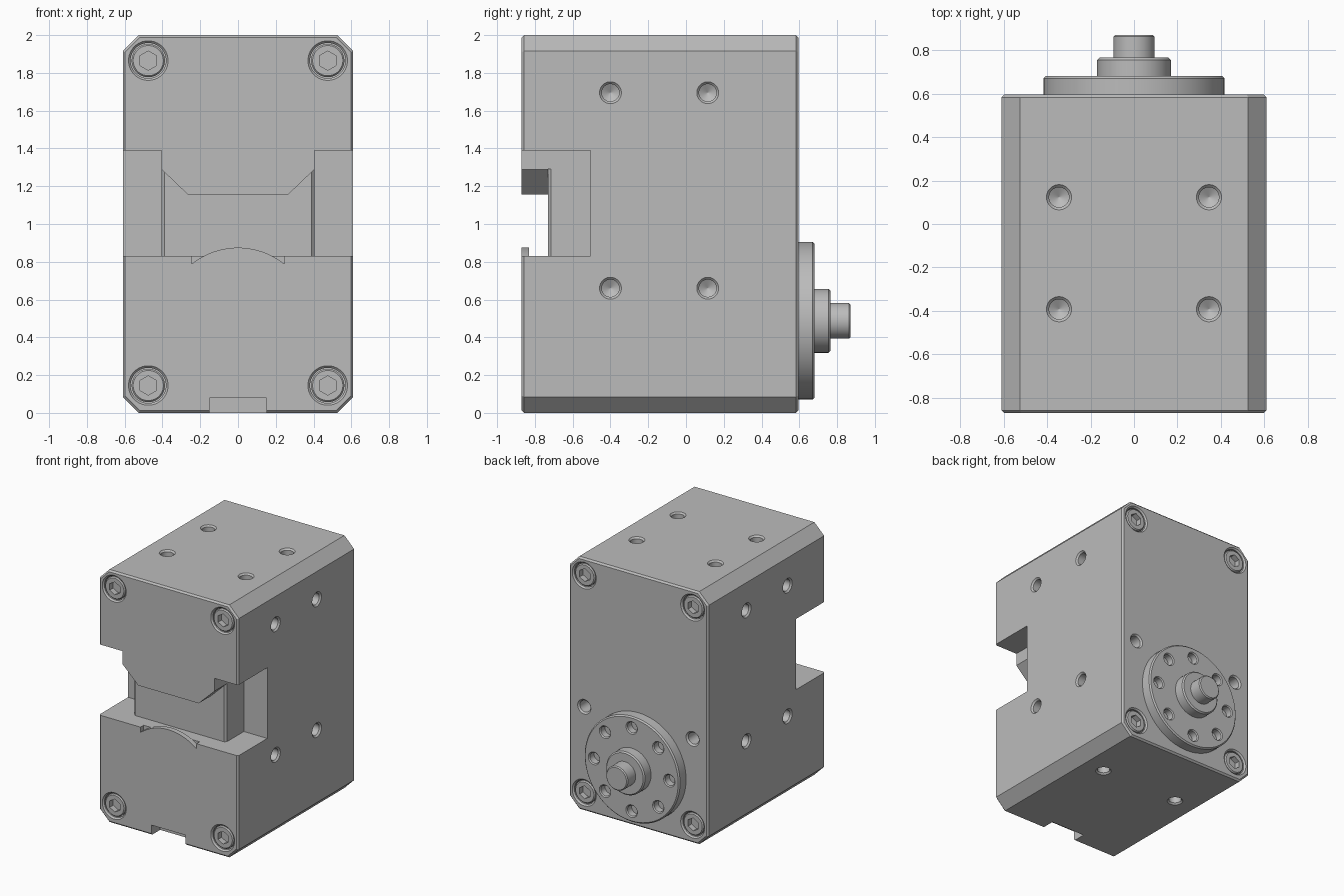
import bpy, bmesh, math
from mathutils import Vector, Matrix

cube = bpy.data.objects.get("Cube")
if cube:
    bpy.data.objects.remove(cube, do_unlink=True)

GREY = (0.5, 0.5, 0.5, 1.0)
mat = bpy.data.materials.new("machined_grey")
mat.use_nodes = True
mat.diffuse_color = GREY
mat.node_tree.nodes["Principled BSDF"].inputs["Base Color"].default_value = GREY

W, FRONT, BACK, H = 0.61, -0.87, 0.595, 2.0
AXIS_Z = 0.4875
FWD, REAR = Vector((0, -1, 0)), Vector((0, 1, 0))


def prism(bm, outline, y0, y1):
    """Extrude an x-z outline from y0 to y1; returns the two cap faces."""
    a = [bm.verts.new((x, y0, z)) for x, z in outline]
    b = [bm.verts.new((x, y1, z)) for x, z in outline]
    n = len(a)
    caps = [bm.faces.new(a), bm.faces.new(b[::-1])]
    for i in range(n):
        j = (i + 1) % n
        bm.faces.new((a[j], a[i], b[i], b[j]))
    return caps


def box(bm, lo, hi):
    x0, y0, z0 = lo
    x1, y1, z1 = hi
    prism(bm, [(x0, z0), (x1, z0), (x1, z1), (x0, z1)], y0, y1)


def lathe(bm, profile, origin, direction, segments=32):
    """Revolve (radius, height) points about an axis and close both ends."""
    turn = Vector((0, 0, 1)).rotation_difference(Vector(direction)).to_matrix().to_4x4()
    place = Matrix.Translation(origin) @ turn
    rings = []
    for r, h in profile:
        steps = [math.tau * (i + 0.5) / segments for i in range(segments)]
        rings.append([bm.verts.new(place @ Vector((r * math.cos(t), r * math.sin(t), h)))
                      for t in steps])
    for low, high in zip(rings, rings[1:]):
        for i in range(segments):
            j = (i + 1) % segments
            bm.faces.new((low[i], low[j], high[j], high[i]))
    bm.faces.new(rings[0][::-1])
    bm.faces.new(rings[-1])


def finish(bm, name):
    bmesh.ops.recalc_face_normals(bm, faces=bm.faces[:])
    mesh = bpy.data.meshes.new(name)
    bm.to_mesh(mesh)
    bm.free()
    mesh.materials.append(mat)
    obj = bpy.data.objects.new(name, mesh)
    bpy.context.collection.objects.link(obj)
    return obj


def activate(obj):
    bpy.ops.object.select_all(action='DESELECT')
    obj.select_set(True)
    bpy.context.view_layer.objects.active = obj


def cut(obj, build):
    """Subtract the shape made by build(bm) from obj."""
    bm = bmesh.new()
    build(bm)
    cutter = finish(bm, "cutter")
    cutter.hide_render = True
    mod = obj.modifiers.new("cut", 'BOOLEAN')
    mod.operation, mod.solver, mod.object = 'DIFFERENCE', 'EXACT', cutter
    activate(obj)
    bpy.ops.object.modifier_apply(modifier=mod.name)
    bpy.data.objects.remove(cutter, do_unlink=True)


def smooth(obj):
    activate(obj)
    bpy.ops.object.shade_smooth_by_angle(angle=math.radians(25))


# Main housing: chamfered block with a fine bevel on both end faces
c = 0.085
outline = [(-W + c, 0), (W - c, 0), (W, c), (W, H - c),
           (W - c, H), (c - W, H), (-W, H - c), (-W, c)]
bm = bmesh.new()
caps = prism(bm, outline, FRONT, BACK)
rim = list({e for f in caps for e in f.edges})
bmesh.ops.bevel(bm, geom=rim, offset=0.013, segments=1, affect='EDGES')
housing = finish(bm, "housing")


# Jaw opening: side notches, trapezoid window and chamfered centre block
def side_notches(bm):
    for s in (-1, 1):
        xs = sorted((s * 0.405, s * 0.8))
        box(bm, (xs[0], -1, 0.83), (xs[1], -0.505, 1.39))


def window(bm):
    prism(bm, [(-0.42, 0.83), (0.42, 0.83), (0.42, 1.304), (0.265, 1.155),
               (-0.265, 1.155), (-0.42, 1.304)], -1, -0.73)


def block_chamfers(bm):
    for s in (-1, 1):
        tri = [(0.389, -0.731), (0.42, -0.731), (0.42, -0.7)]
        lo = [bm.verts.new((s * x, y, 0.83)) for x, y in tri]
        hi = [bm.verts.new((s * x, y, 1.29)) for x, y in tri]
        bm.faces.new(lo)
        bm.faces.new(hi)
        for i in range(3):
            j = (i + 1) % 3
            bm.faces.new((lo[i], lo[j], hi[j], hi[i]))


cut(housing, side_notches)
cut(housing, window)
cut(housing, block_chamfers)

# Pocket for the arched lip, and the key slot under the front edge
cut(housing, lambda bm: box(bm, (-0.245, -1, 0.79), (0.245, -0.83, 0.9)))
cut(housing, lambda bm: box(bm, (-0.15, -1, -0.1), (0.15, -0.76, 0.08)))


# Countersunk mounting holes and screw counterbores
HOLE = [(0.002, -0.17), (0.046, -0.145), (0.046, -0.012), (0.07, 0.012)]
BORE = [(0.094, -0.08), (0.094, -0.011), (0.117, 0.012)]
screw_spots = [(x, y, z, d) for x in (-0.475, 0.475) for z in (0.145, 1.865)
               for y, d in ((FRONT, FWD), (BACK, REAR))]


def holes(bm):
    for s in (-1, 1):
        for y in (-0.4, 0.115):
            for z in (0.66, 1.695):
                lathe(bm, HOLE, (s * W, y, z), (s, 0, 0))
            lathe(bm, HOLE, (s * 0.345, y + 0.008, H), (0, 0, 1))
        lathe(bm, HOLE, (s * 0.345, 0.06, 0), (0, 0, -1))
        lathe(bm, HOLE, (s * 0.475, BACK, 0.825), REAR)
    for x, y, z, d in screw_spots:
        lathe(bm, BORE, (x, y, z), d)


cut(housing, holes)
smooth(housing)

# Arched lip standing in the front pocket
R = 0.39
span = math.asin(0.245 / R)
arc = [(R * math.sin(span * (1 - i / 10)), 0.875 - R + R * math.cos(span * (1 - i / 10)))
       for i in range(21)]
bm = bmesh.new()
prism(bm, arc, FRONT, -0.83)
smooth(finish(bm, "arched_lip"))

# Socket-head screws on both ends
for i, (x, y, z, d) in enumerate(screw_spots):
    spot = Vector((x, y, z))
    bm = bmesh.new()
    lathe(bm, [(0.088, -0.085), (0.088, -0.014), (0.08, -0.006)], spot, d)
    screw = finish(bm, f"socket_screw_{i + 1}")
    hexagon = [(x + 0.051 * math.sin(k * math.pi / 3), z + 0.051 * math.cos(k * math.pi / 3))
               for k in range(6)]
    ys = sorted((y - d.y * 0.05, y + d.y * 0.05))
    cut(screw, lambda bm: prism(bm, hexagon, *ys))
    smooth(screw)

# Rear flange with a ring of eight holes
bm = bmesh.new()
lathe(bm, [(0.4175, -0.005), (0.4175, 0.075), (0.4075, 0.085)], (0, BACK, AXIS_Z), REAR, 64)
flange = finish(bm, "flange")


def flange_holes(bm):
    ring = [(0.042, -0.06), (0.042, -0.008), (0.058, 0.008)]
    for k in range(8):
        t = k * math.tau / 8
        lathe(bm, ring, (0.33 * math.sin(t), BACK + 0.085, AXIS_Z + 0.33 * math.cos(t)), REAR, 24)


cut(flange, flange_holes)
smooth(flange)

# Hub and drive shaft
for name, r, y0, y1, b in (("hub", 0.17, 0.675, 0.765, 0.01),
                           ("drive_shaft", 0.095, 0.76, 0.87, 0.008)):
    bm = bmesh.new()
    lathe(bm, [(r, 0), (r, y1 - y0 - b), (r - b, y1 - y0)], (0, y0, AXIS_Z), REAR, 48)
    smooth(finish(bm, name))
